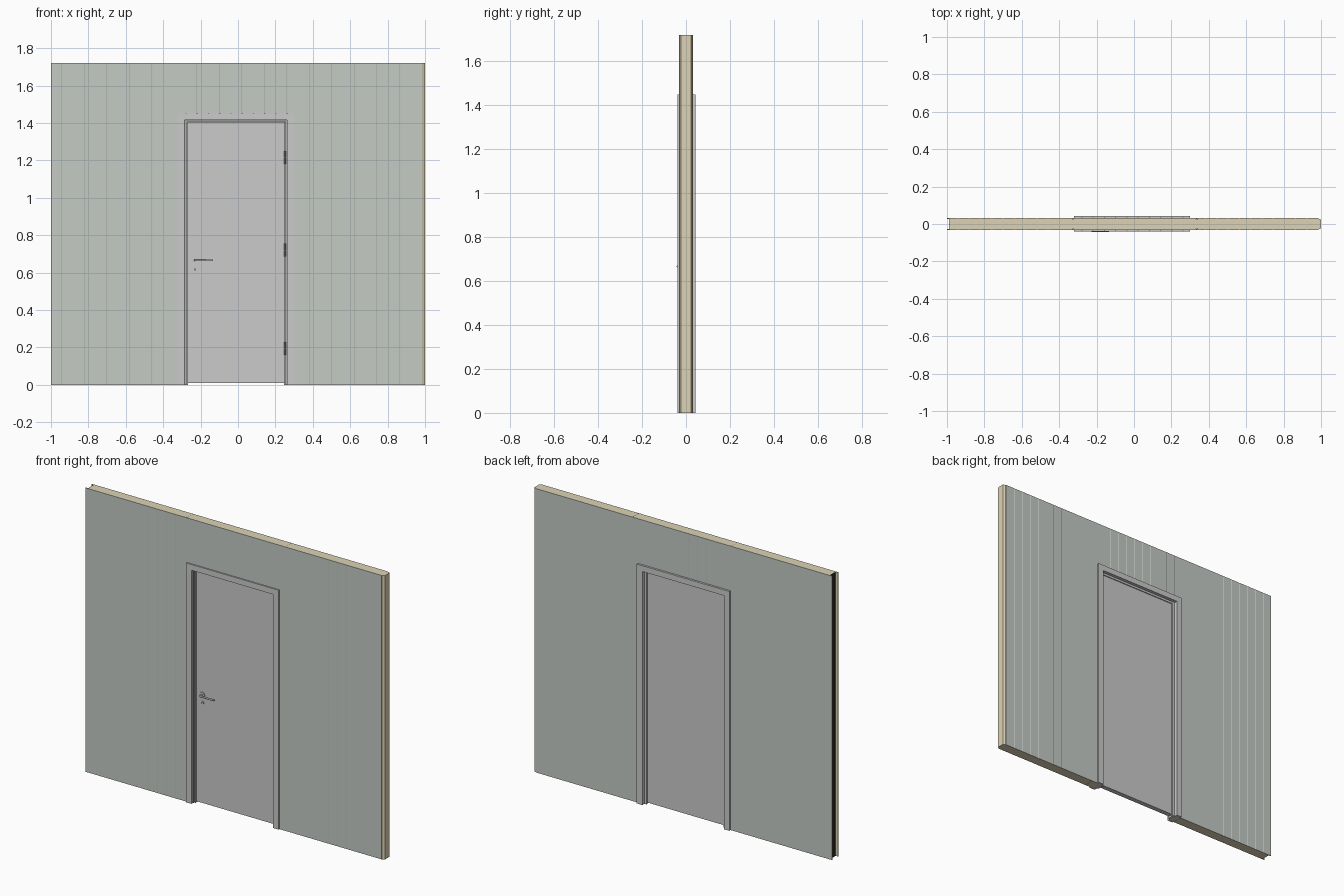
import bpy, bmesh, math
from mathutils import Vector

if "Cube" in bpy.data.objects:
    bpy.data.objects.remove(bpy.data.objects["Cube"])


def material(name, rgb):
    m = bpy.data.materials.new(name)
    m.diffuse_color = (*rgb, 1)
    m.use_nodes = True
    m.node_tree.nodes["Principled BSDF"].inputs["Base Color"].default_value = m.diffuse_color
    return m


SHEET = material("grey_green_sheet", (0.56, 0.60, 0.56))
CORE = material("beige_foam", (0.72, 0.65, 0.46))
BLACK = material("black_seal", (0.02, 0.02, 0.02))
DARK = material("dark_metal", (0.3, 0.3, 0.3))


def extrude(name, pts, lo, hi, axis="z", mat=None):
    """Prism: pts are (x, y) extruded along z, or (x, z) extruded along y."""
    place = (lambda a, b, t: (a, b, t)) if axis == "z" else (lambda a, b, t: (a, t, b))
    bm = bmesh.new()
    face = bm.faces.new([bm.verts.new(place(a, b, lo)) for a, b in pts])
    top = bmesh.ops.extrude_face_region(bm, geom=[face])["geom"]
    bmesh.ops.translate(bm, vec=Vector(place(0, 0, hi - lo)),
                        verts=[v for v in top if isinstance(v, bmesh.types.BMVert)])
    bmesh.ops.recalc_face_normals(bm, faces=bm.faces)
    me = bpy.data.meshes.new(name)
    bm.to_mesh(me)
    bm.free()
    ob = bpy.data.objects.new(name, me)
    bpy.context.collection.objects.link(ob)
    if mat:
        me.materials.append(mat)
    return ob


def rect(x0, x1, a0, a1):
    return [(x0, a0), (x1, a0), (x1, a1), (x0, a1)]


def door_frame(name, outer, inner, y0, y1, mat=None):
    """Upside-down U around the doorway; outer and inner are (left, right, top)."""
    (a, b, c), (d, e, f) = outer, inner
    pts = [(a, 0), (a, c), (b, c), (b, 0), (e, 0), (e, f), (d, f), (d, 0)]
    return extrude(name, pts, y0, y1, "y", mat)


def cylinder(name, loc, r, depth, along_y=False, mat=None, segs=24):
    rot = (math.pi / 2, 0, 0) if along_y else (0, 0, 0)
    bpy.ops.mesh.primitive_cylinder_add(vertices=segs, radius=r, depth=depth,
                                        location=loc, rotation=rot)
    ob = bpy.context.object
    ob.name = name
    bpy.ops.object.shade_smooth_by_angle()
    if mat:
        ob.data.materials.append(mat)
    return ob


# Doorway cutter
H = 1.72
cutter = extrude("doorway_cutter", rect(-0.30, 0.28, -0.1, 0.1), -0.1, 1.43)
cutter.hide_render = True
cutter.hide_viewport = False
cutter.display_type = "WIRE"


def cut(ob):
    mod = ob.modifiers.new("doorway", "BOOLEAN")
    mod.operation = "DIFFERENCE"
    mod.solver = "EXACT"
    mod.object = cutter


# Wall panels: foam core with tongue and groove, ribbed metal skins
PITCH = 1.985 / 3
for i, side in enumerate(("left", "middle", "right")):
    x0, x1 = -1 + i * PITCH, -1 + (i + 1) * PITCH
    half = [(x1 + 0.015, 0.022), (x1, 0.0295), (x0, 0.0295), (x0, 0.026), (x0 + 0.016, 0.026)]
    core = extrude(side + "_panel_core", half + [(x, -y) for x, y in reversed(half)], 0, H, mat=CORE)
    extrude(side + "_joint_seal", rect(x0 + 0.0145, x0 + 0.016, -0.0258, 0.0258), 0, H, mat=BLACK)
    parts = [core]
    ribs = 11
    for s, face in ((-1, "front"), (1, "back")):
        outer = [(x0, s * 0.031)]
        for k in range(1, ribs):
            g = x0 + k * PITCH / ribs
            outer += [(g - 0.003, s * 0.031), (g - 0.002, s * 0.0304),
                      (g + 0.002, s * 0.0304), (g + 0.003, s * 0.031)]
        outer += [(x1, s * 0.031), (x1, s * 0.0295), (x0, s * 0.0295)]
        parts.append(extrude(f"{side}_panel_{face}_skin", outer, 0, H, mat=SHEET))
    if side == "middle":
        for p in parts:
            cut(p)

# Door frame: casings on both faces, lining and stop between
CASING = (-0.32, 0.30, 1.45)
OPEN = (-0.285, 0.263, 1.415)
door_frame("front_casing", CASING, OPEN, -0.039, -0.031)
door_frame("back_casing", CASING, OPEN, 0.031, 0.043)
door_frame("frame_lining", (-0.30, 0.28, 1.43), OPEN, -0.031, 0.031)
door_frame("frame_rebate", OPEN, (-0.273, 0.253, 1.408), -0.016, 0.018)
door_frame("door_stop", OPEN, (-0.267, 0.247, 1.402), 0.0175, 0.023)
door_frame("frame_seal", OPEN, (-0.282, 0.260, 1.412), -0.022, -0.016, DARK)

# Door leaf
extrude("door_leaf", rect(-0.271, 0.251, 0.01, 1.406), -0.012, 0.0175, "y")

# Hinges: two knuckles and a collar each
for n, z in enumerate((0.195, 0.72, 1.215)):
    for k, dz in enumerate((-0.018, 0.018)):
        cylinder(f"hinge_{n}_knuckle_{k}", (0.2515, -0.018, z + dz), 0.0045, 0.033, mat=DARK, segs=16)
    cylinder(f"hinge_{n}_collar", (0.2515, -0.018, z), 0.0036, 0.068, mat=DARK, segs=16)

# Handle, roses and keyhole
cylinder("handle_rose", (-0.23, -0.0145, 0.665), 0.017, 0.006, True, segs=32)
cylinder("key_rose", (-0.23, -0.0145, 0.617), 0.011, 0.006, True, segs=32)
cylinder("keyhole", (-0.23, -0.0172, 0.619), 0.0035, 0.002, True, BLACK, 16)
extrude("keyhole_slot", rect(-0.2315, -0.2285, 0.611, 0.619), -0.0182, -0.0165, "y", BLACK)
cu = bpy.data.curves.new("lever_handle", "CURVE")
cu.dimensions = "3D"
cu.bevel_depth = 0.005
cu.bevel_resolution = 3
cu.use_fill_caps = True
path = [(-0.23, -0.015), (-0.23, -0.032), (-0.2282, -0.0362), (-0.224, -0.038), (-0.135, -0.038)]
sp = cu.splines.new("POLY")
sp.points.add(len(path) - 1)
for p, (x, y) in zip(sp.points, path):
    p.co = (x, y, 0.666, 1)
bpy.context.collection.objects.link(bpy.data.objects.new("lever_handle", cu))
